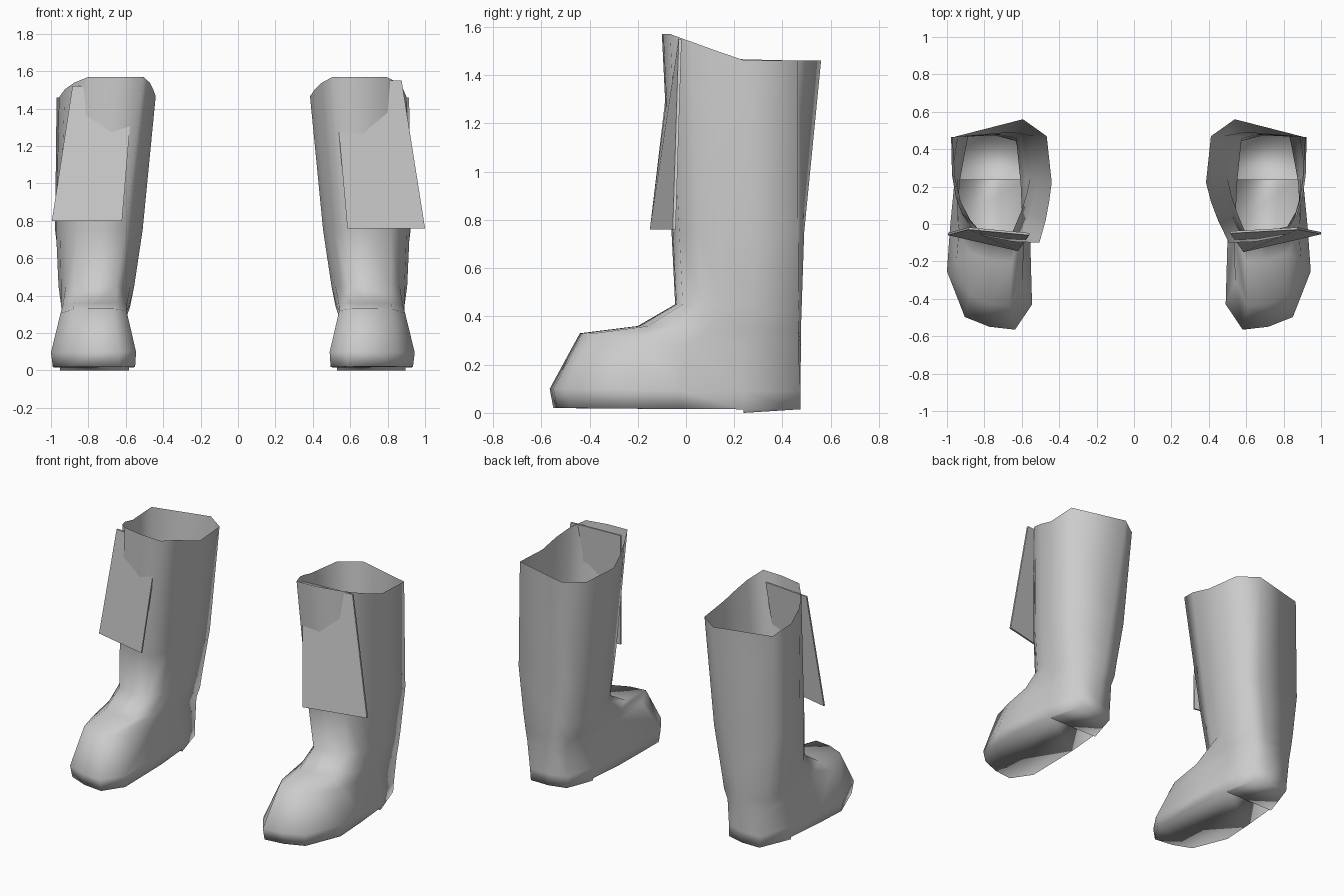
import bpy, bmesh, math
from mathutils import Vector

cube = bpy.data.objects.get("Cube")
if cube:
    bpy.data.objects.remove(cube, do_unlink=True)

# Single grey material
grey = bpy.data.materials.new("grey")
GREY = (0.6, 0.6, 0.6, 1.0)
grey.diffuse_color = GREY
grey.use_nodes = True
for node in grey.node_tree.nodes:
    if node.type == 'BSDF_PRINCIPLED':
        node.inputs["Base Color"].default_value = GREY

# Unit outlines (u: inner -1 to outer 1, v: front 0 to back corners 1)
SHAFT = [(0, .01), (.54, .06), (.76, .21), (.88, .38), (.95, .6), (1, .98),
         (-.42, 1), (-.9, .99), (-1, .56), (-.9, .38), (-.76, .21), (-.54, 0)]
FOOT = [(0, .015), (.58, .065), (1, .3), (.93, .52), (.82, .77), (.5, 1),
        (-.1, 1), (-.62, .97), (-.85, .77), (-.95, .52), (-1, .13), (-.6, 0)]
BACK = range(5, 8)   # points that form the heel side
BACK_MID = 6
OUT, INN = 4, 8      # side points where the heel begins
CORNER_Y = .475

# Boot rings: x inner, x outer, y front, y back middle, z front, z back,
# blend from shaft to foot outline at the front and at the back
RINGS = [
    (.385, .915, -.10, .56, 1.57, 1.46, 0, 0),
    (.455, .930, -.06, .49, .75, .75, 0, .06),
    (.500, .915, -.045, .48, .45, .45, 0, .28),
    (.510, .910, -.20, .476, .36, .34, .4, .4),
    (.530, .905, -.44, .476, .33, .27, .75, .5),
    (.490, .945, -.565, .475, .10, .09, 1, 1),
    (.495, .935, -.55, .475, .02, .015, 1, 1),
]


def place(x, side):
    """The right boot mirrors the left one, set slightly further out."""
    return x if side > 0 else -(x + .055)


def finish(bm, name, angle=None):
    bmesh.ops.recalc_face_normals(bm, faces=bm.faces)
    mesh = bpy.data.meshes.new(name)
    bm.to_mesh(mesh)
    bm.free()
    mesh.materials.append(grey)
    obj = bpy.data.objects.new(name, mesh)
    bpy.context.collection.objects.link(obj)
    if angle:
        bpy.ops.object.select_all(action='DESELECT')
        obj.select_set(True)
        bpy.context.view_layer.objects.active = obj
        bpy.ops.object.shade_smooth_by_angle(angle=math.radians(angle))


def ring_points(ring, side, twist):
    xi, xo, yf, yb, zf, zb, front, back = ring
    for i, ((u0, v0), (u1, v1)) in enumerate(zip(SHAFT, FOOT)):
        t = back if i in BACK else front
        u, v = u0 + (u1 - u0) * t, v0 + (v1 - v0) * t
        x = (xi + xo) / 2 + u * (xo - xi) / 2
        y = yb if i == BACK_MID else yf + v * (CORNER_Y - yf)
        z = zf + (zb - zf) * min(1, max(0, v - .06) / .53)
        # turn the front of the upper shaft sideways
        x += twist * max(0, z - .45) * max(0, 1 - 2 * v)
        yield (place(x, side), y, z)


def make_boot(name, side, twist):
    bm = bmesh.new()
    rows = [[bm.verts.new(p) for p in ring_points(r, side, twist)]
            for r in RINGS]
    n = len(SHAFT)
    for a, b in zip(rows, rows[1:]):
        for i in range(n):
            j = (i + 1) % n
            bm.faces.new((a[i], a[j], b[j], b[i]))
    # flat sole, then a heel whose front edge drops to the ground
    low = rows[-1]
    drop_out, drop_in = (bm.verts.new((low[i].co.x, low[i].co.y, 0))
                         for i in (OUT, INN))
    bm.faces.new(low[:OUT + 1] + low[INN:])
    bm.faces.new([drop_out] + low[OUT + 1:INN] + [drop_in])
    bm.faces.new((low[OUT], drop_out, drop_in, low[INN]))
    bm.faces.new((low[OUT], low[OUT + 1], drop_out))
    bm.faces.new((low[INN], drop_in, low[INN - 1]))
    finish(bm, name, 110)


def make_flap(name, corners):
    """Thin plate: a quad and its copy just behind it."""
    bm = bmesh.new()
    a = [bm.verts.new(c) for c in corners]
    b = [bm.verts.new(Vector(c) + Vector((0, .012, 0))) for c in corners]
    bm.faces.new(a)
    bm.faces.new(b)
    for i in range(4):
        j = (i + 1) % 4
        bm.faces.new((a[i], a[j], b[j], b[i]))
    finish(bm, name)


make_boot("left_boot", 1, 0)
make_boot("right_boot", -1, -.05)

# Hanging front flaps, tucked into the shaft at their upper inner corners
make_flap("left_flap", [(.585, -.15, .76), (1.0, -.055, .76),
                        (.875, -.03, 1.55), (.515, -.05, 1.55)])
make_flap("right_flap", [(-.62, -.145, .80), (-.995, -.06, .80),
                         (-.885, -.03, 1.52), (-.56, -.06, 1.52)])
